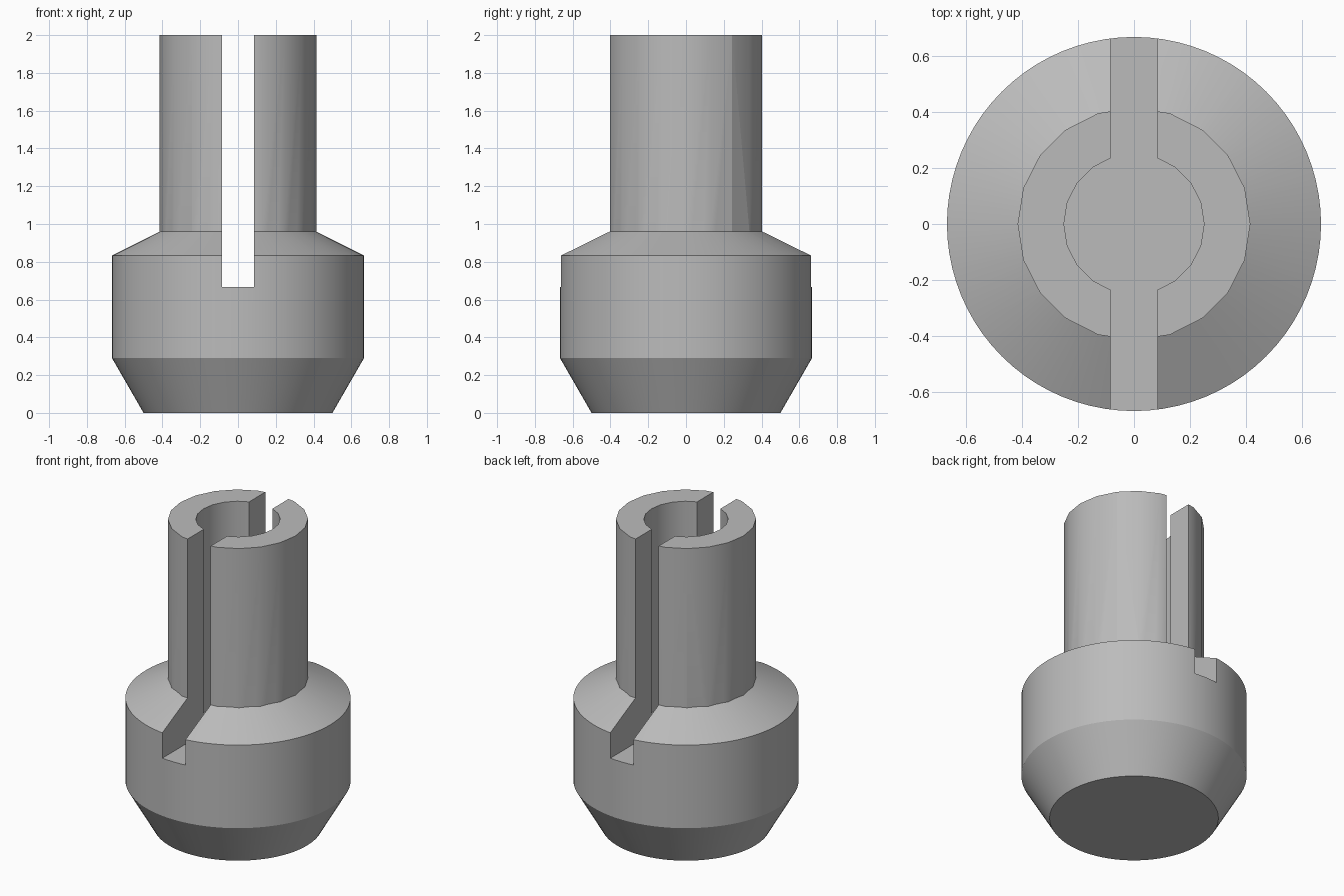
import bpy
import bmesh
import math

cube = bpy.data.objects.get("Cube")
if cube:
    bpy.data.objects.remove(cube, do_unlink=True)

SLOT_FLOOR = 0.667
SLOT_WIDTH = 0.168

grey = bpy.data.materials.new("plain grey")
grey.use_nodes = True
colour = (0.5, 0.5, 0.5, 1)
grey.diffuse_color = colour
grey.node_tree.nodes["Principled BSDF"].inputs["Base Color"].default_value = colour


def lathe(name, profile, sides):
    """Closed solid turned from (radius, height) points, bottom to top."""
    bm = bmesh.new()
    rings = []
    for r, z in profile:
        angles = [2 * math.pi * i / sides for i in range(sides)]
        rings.append([bm.verts.new((r * math.cos(a), r * math.sin(a), z)) for a in angles])
    for low, high in zip(rings, rings[1:]):
        for i in range(sides):
            j = (i + 1) % sides
            bm.faces.new((low[i], low[j], high[j], high[i]))
    bm.faces.new(reversed(rings[0]))
    bm.faces.new(rings[-1])
    mesh = bpy.data.meshes.new(name)
    bm.to_mesh(mesh)
    bm.free()
    mesh.materials.append(grey)
    obj = bpy.data.objects.new(name, mesh)
    bpy.context.collection.objects.link(obj)
    return obj


def combine(target, tool, operation):
    """Apply a boolean and discard the tool."""
    bpy.context.view_layer.objects.active = target
    mod = target.modifiers.new(operation, 'BOOLEAN')
    mod.operation = operation
    mod.solver = 'EXACT'
    mod.object = tool
    bpy.ops.object.modifier_apply(modifier=mod.name)
    bpy.data.objects.remove(tool, do_unlink=True)


# Body with tapered foot and sloped shoulder
body = lathe("slotted_socket", [(0.5, 0), (0.667, 0.29), (0.667, 0.833), (0.333, 1.0)], 80)

# Upright tube and its bore
combine(body, lathe("tube", [(0.415, 0.5), (0.415, 2)], 20), 'UNION')
combine(body, lathe("bore", [(0.25, SLOT_FLOOR), (0.25, 2.2)], 20), 'DIFFERENCE')

# Slot running front to back
bpy.ops.mesh.primitive_cube_add(size=1, location=(0, 0, SLOT_FLOOR + 0.8))
slot = bpy.context.object
slot.scale = (SLOT_WIDTH, 2, 1.6)
combine(body, slot, 'DIFFERENCE')

# Smooth round walls, sharp rims
bpy.ops.object.select_all(action='DESELECT')
body.select_set(True)
bpy.context.view_layer.objects.active = body
bpy.ops.object.shade_smooth_by_angle(angle=math.radians(25))
